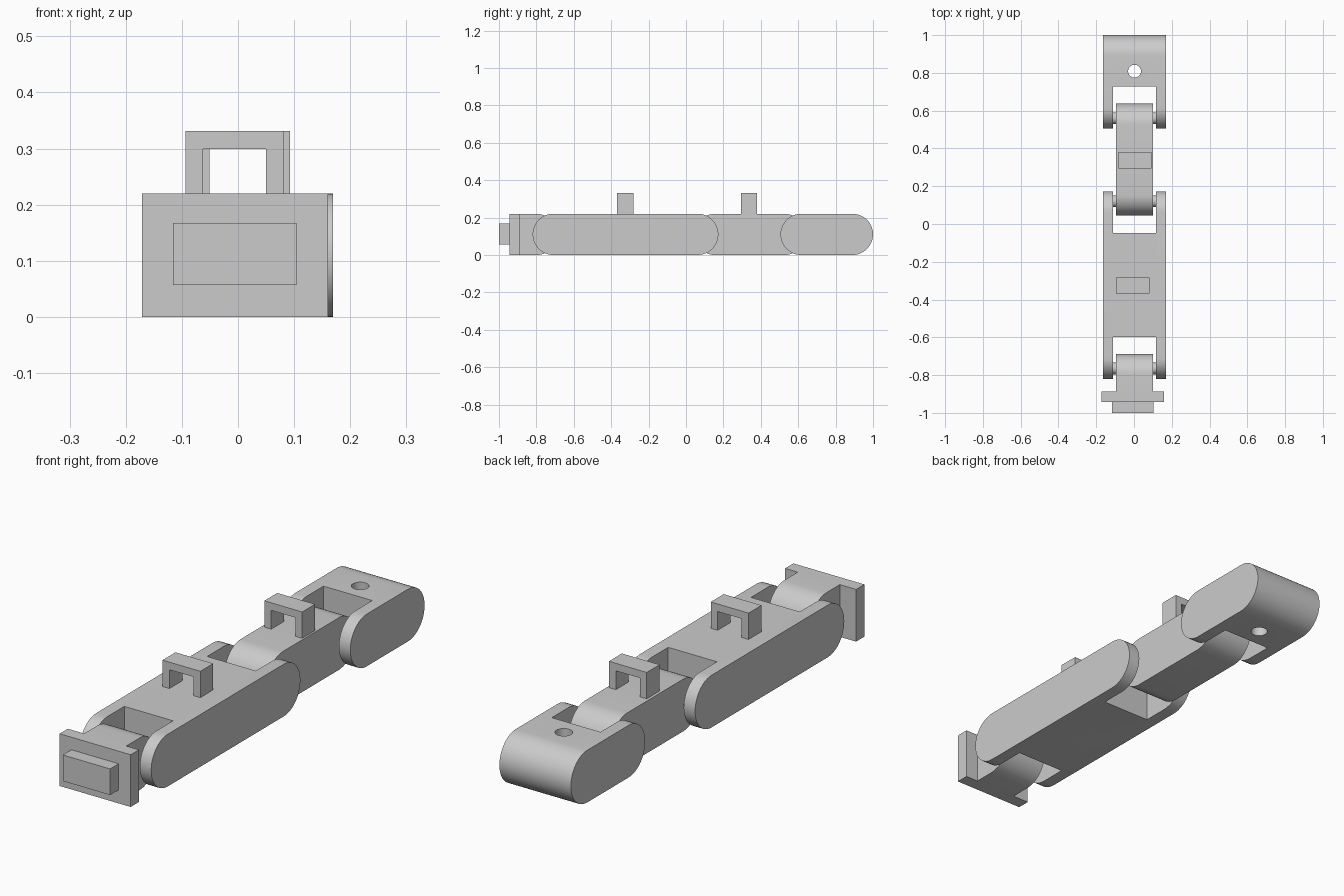
import bpy
import bmesh
from math import pi, sin, cos, radians
from mathutils import Vector

cube = bpy.data.objects.get("Cube")
if cube:
    bpy.data.objects.remove(cube, do_unlink=True)

HEIGHT = 0.22
R = HEIGHT / 2
MID_X = 0.003            # centre line of the links
TONGUE_HALF = 0.098
FORK_HALF = 0.1665
SLOT_HALF = 0.1135

grey = bpy.data.materials.new("plain grey")
grey.use_nodes = True
grey.diffuse_color = (0.6, 0.6, 0.6, 1)
grey.node_tree.nodes["Principled BSDF"].inputs["Base Color"].default_value = (0.6, 0.6, 0.6, 1)


def prism(name, points, direction):
    """Extrude a closed outline of 3D points along a direction."""
    bm = bmesh.new()
    face = bm.faces.new([bm.verts.new(p) for p in points])
    ext = bmesh.ops.extrude_face_region(bm, geom=[face])
    moved = [v for v in ext["geom"] if isinstance(v, bmesh.types.BMVert)]
    bmesh.ops.translate(bm, verts=moved, vec=Vector(direction))
    bmesh.ops.recalc_face_normals(bm, faces=bm.faces)
    mesh = bpy.data.meshes.new(name)
    bm.to_mesh(mesh)
    bm.free()
    mesh.materials.append(grey)
    obj = bpy.data.objects.new(name, mesh)
    bpy.context.collection.objects.link(obj)
    return obj


def select(obj):
    bpy.ops.object.select_all(action="DESELECT")
    obj.select_set(True)
    bpy.context.view_layer.objects.active = obj


def smooth(obj):
    select(obj)
    bpy.ops.object.shade_smooth_by_angle(angle=radians(30))


def box(name, x0, x1, y0, y1, z0, z1):
    return prism(name, [(x0, y0, z0), (x1, y0, z0), (x1, y1, z0), (x0, y1, z0)], (0, 0, z1 - z0))


def arc(cy, start, steps=24):
    """Half circle in the side plane."""
    return [(cy + R * cos(start + pi * i / steps), R + R * sin(start + pi * i / steps))
            for i in range(steps + 1)]


def link(name, half_width, y0, y1, round_front=True):
    """Bar with round ends, running along y."""
    outline = arc(y1 - R, -pi / 2)
    outline += arc(y0 + R, pi / 2) if round_front else [(y0, HEIGHT), (y0, 0)]
    points = [(MID_X - half_width, y, z) for y, z in outline]
    return prism(name, points, (2 * half_width, 0, 0))


def cylinder(name, radius, depth, location, rotation=(0, 0, 0)):
    bpy.ops.mesh.primitive_cylinder_add(vertices=32, radius=radius, depth=depth,
                                        location=location, rotation=rotation)
    obj = bpy.context.object
    obj.name = name
    obj.data.materials.append(grey)
    return obj


def cut(obj, cutter):
    mod = obj.modifiers.new("cut", "BOOLEAN")
    mod.operation = "DIFFERENCE"
    mod.solver = "EXACT"
    mod.object = cutter
    select(obj)
    bpy.ops.object.modifier_apply(modifier=mod.name)
    bpy.data.objects.remove(cutter, do_unlink=True)


def slot(y0, y1):
    return box("slot_cutter", MID_X - SLOT_HALF, MID_X + SLOT_HALF, y0, y1, -0.1, 0.4)


def loop_handle(name, x, y):
    """Square staple standing on a link."""
    half, inner, top, under, base = 0.088, 0.056, 0.331, 0.299, HEIGHT - 0.01
    outline = [(-half, base), (-half, top), (half, top), (half, base),
               (inner, base), (inner, under), (-inner, under), (-inner, base)]
    return prism(name, [(x + px, y - 0.043, pz) for px, pz in outline], (0, 0.086, 0))


# Rear fork with its vertical hole
rear_fork = link("rear_fork", FORK_HALF, 0.505, 1.0)
cut(rear_fork, slot(0.4, 0.727))
cut(rear_fork, cylinder("hole_cutter", 0.034, 1, (MID_X, 0.809, R)))
smooth(rear_fork)

# Long double fork
double_fork = link("double_fork", FORK_HALF, -0.82, 0.173)
cut(double_fork, slot(-0.048, 0.3))
cut(double_fork, slot(-0.95, -0.599))
smooth(double_fork)

# Middle link and front tongue
smooth(link("middle_link", TONGUE_HALF, 0.045, 0.637))
smooth(link("front_tongue", TONGUE_HALF, -0.9, -0.689, round_front=False))

# Hinge pins
for name, y in (("rear_pin", 0.56), ("middle_pin", 0.12), ("front_pin", -0.765)):
    smooth(cylinder(name, 0.031, 2 * SLOT_HALF + 0.02, (MID_X, y, R), (0, pi / 2, 0)))

# End plate and its raised block
box("end_plate", -0.171, 0.16, -0.943, -0.888, 0, HEIGHT)
box("end_block", -0.116, 0.104, -1.0, -0.94, 0.057, 0.167)

# Handles on top
loop_handle("front_handle", -0.006, -0.325)
loop_handle("rear_handle", 0.005, 0.337)
